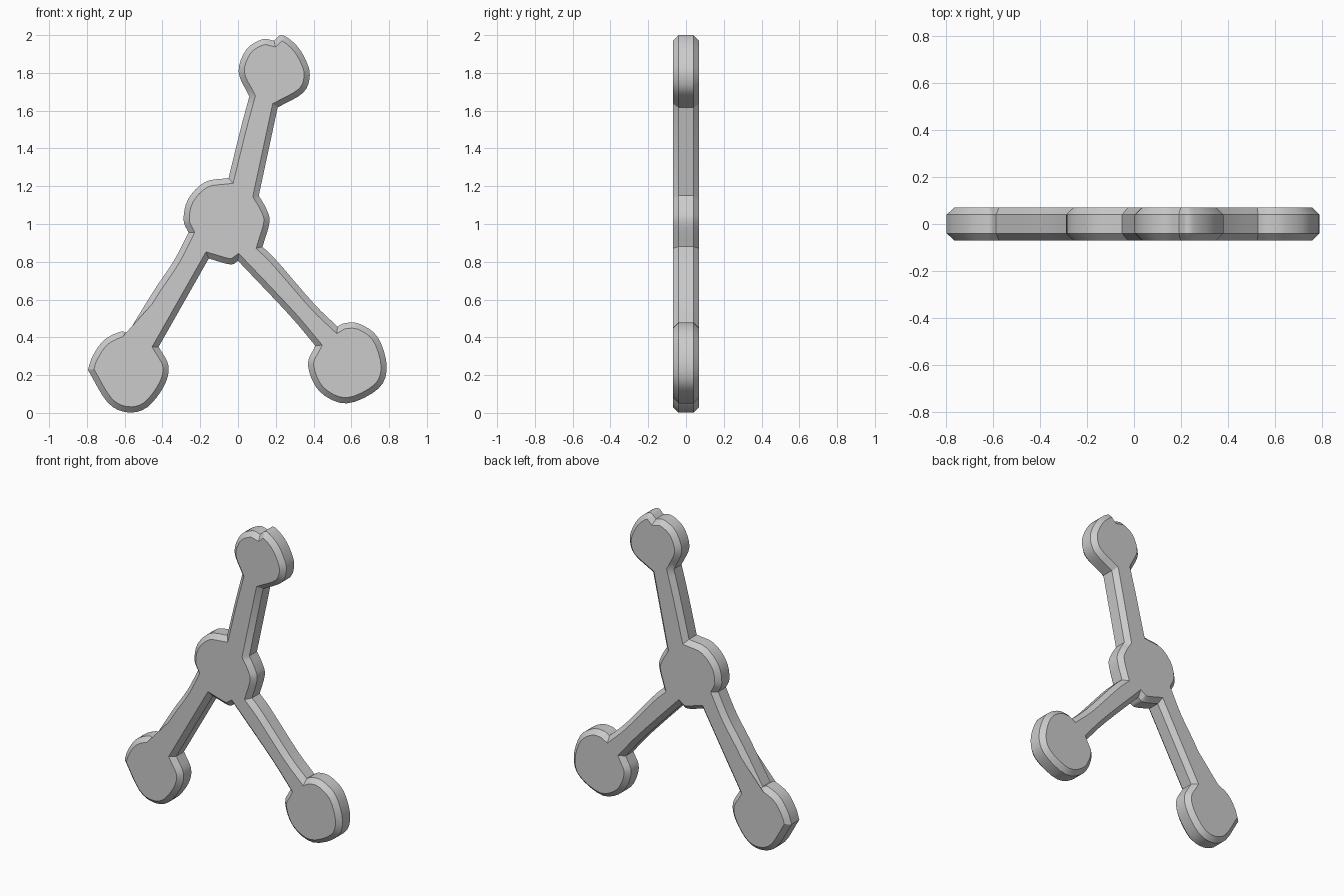
import bpy, bmesh
from mathutils import Vector
from mathutils.geometry import intersect_point_line

if "Cube" in bpy.data.objects:
    bpy.data.objects.remove(bpy.data.objects["Cube"])

HALF, CHAMFER, STEPS = 0.07, 0.03, 4

# Clockwise outline (x, z); each run is smooth, runs meet at sharp corners
RUNS = [
    # upper disc, right side
    [(.19, 1.97), (.235, 2.0), (.31, 1.945), (.36, 1.865), (.38, 1.785), (.345, 1.695), (.21, 1.617)],
    # upper arm right edge, hub right side
    [(.21, 1.617), (.11, 1.15)],
    [(.11, 1.15), (.15, 1.08), (.167, 1.01), (.13, .88)],
    # right arm upper edge, right disc
    [(.13, .88), (.21, .80), (.405, .575), (.527, .457)],
    [(.527, .457), (.565, .475), (.645, .471), (.74, .40), (.787, .25), (.745, .13), (.575, .05),
     (.43, .115), (.37, .255), (.41, .355)],
    # right arm lower edge, hub bottom
    [(.41, .355), (.27, .52), (0, .805)],
    [(0, .805), (-.04, .786), (-.155, .817)],
    # left arm right edge, left disc with its pointed side
    [(-.155, .817), (-.42, .35)],
    [(-.42, .35), (-.368, .25), (-.39, .145), (-.48, .03), (-.585, .003), (-.69, .055), (-.795, .228)],
    [(-.795, .228), (-.77, .30), (-.71, .385), (-.622, .43), (-.585, .42)],
    # left arm left edge, hub left side
    [(-.585, .42), (-.447, .645), (-.34, .805), (-.262, .955)],
    [(-.262, .955), (-.288, 1.02), (-.265, 1.13), (-.175, 1.222), (-.05, 1.243)],
    # upper arm left edge, upper disc left side
    [(-.05, 1.243), (.013, 1.5), (.06, 1.675)],
    [(.06, 1.675), (.003, 1.805), (.045, 1.925), (.13, 1.978), (.19, 1.97)],
]


def smooth_run(run):
    """Catmull-Rom samples, last point left to the next run."""
    p = [Vector(q) for q in run]
    if len(p) == 2:
        return p[:1]
    p = [2 * p[0] - p[1]] + p + [2 * p[-1] - p[-2]]
    out = []
    for a, b, c, d in zip(p, p[1:], p[2:], p[3:]):
        for k in range(STEPS):
            t = k / STEPS
            out.append(.5 * (2 * b + (c - a) * t + (2 * a - 5 * b + 4 * c - d) * t * t
                             + (3 * b - a - 3 * c + d) * t ** 3))
    return out


def inset(pts, dist):
    """Mitred inset; overlapping points collapse onto their neighbour."""
    n, raw = len(pts), []
    for i, p in enumerate(pts):
        u = (p - pts[i - 1]).normalized()
        v = (pts[(i + 1) % n] - p).normalized()
        a, b = Vector((u.y, -u.x)), Vector((v.y, -v.x))
        raw.append(p + (a + b) * dist / max(.3, 1 + a.dot(b)))

    def clearance(q):
        best = 9
        for i in range(n):
            near, t = intersect_point_line(q, pts[i - 1], pts[i])
            near = pts[i - 1].lerp(pts[i], min(1, max(0, t)))
            best = min(best, (q - near).length)
        return best

    good = [clearance(q) > dist * .93 for q in raw]
    for i in range(n):
        j = i
        while not good[j]:
            j -= 1
        if j != i:
            raw[i] = raw[j]
    return raw


outline = [p for run in RUNS for p in smooth_run(run)]
inner = inset(outline, CHAMFER)

# Chamfered plate: four rings joined by side quads and closed by two caps
bm = bmesh.new()
levels = [(inner, -HALF), (outline, CHAMFER - HALF), (outline, HALF - CHAMFER), (inner, HALF)]
rings = [[bm.verts.new((p.x, y, p.y)) for p in loop] for loop, y in levels]
n = len(outline)
for r, s in zip(rings, rings[1:]):
    for i in range(n):
        bm.faces.new((r[i - 1], r[i], s[i], s[i - 1]))
bm.faces.new(rings[0])
bm.faces.new(rings[-1])
bmesh.ops.remove_doubles(bm, verts=bm.verts, dist=1e-4)
bmesh.ops.recalc_face_normals(bm, faces=bm.faces)
caps = [f for f in bm.faces if len(f.verts) > 4]
bmesh.ops.triangulate(bm, faces=caps)
mesh = bpy.data.meshes.new("three_armed_plate")
bm.to_mesh(mesh)
bm.free()
plate = bpy.data.objects.new("three_armed_plate", mesh)
bpy.context.collection.objects.link(plate)
bpy.context.view_layer.objects.active = plate
plate.select_set(True)
bpy.ops.object.shade_smooth_by_angle(angle=.55)
